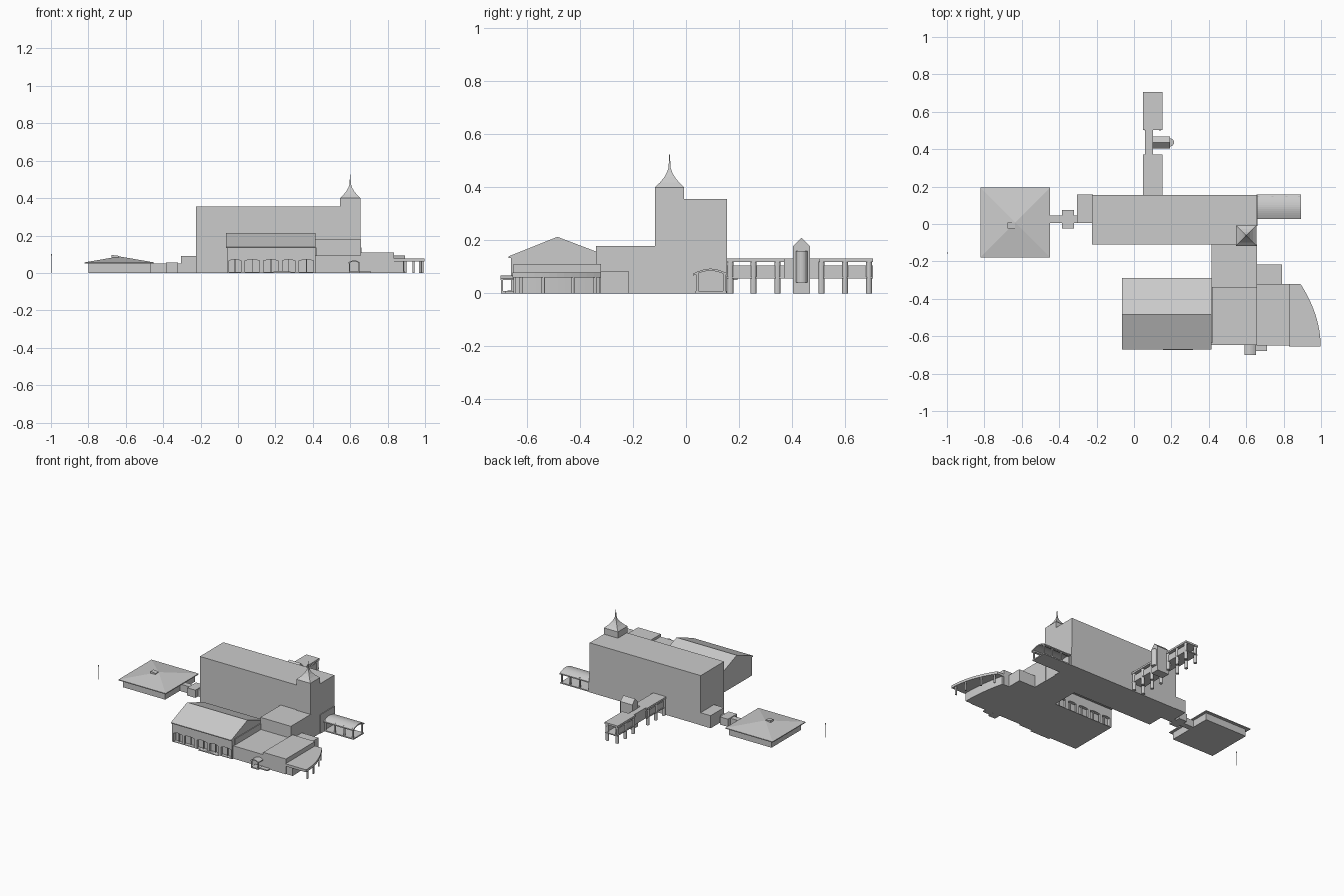
import bpy, bmesh, math
from mathutils import Vector


def mesh(name, verts, faces):
    me = bpy.data.meshes.new(name)
    me.from_pydata(verts, [], faces)
    bm = bmesh.new()
    bm.from_mesh(me)
    bmesh.ops.recalc_face_normals(bm, faces=bm.faces)
    bm.to_mesh(me)
    bm.free()
    ob = bpy.data.objects.new(name, me)
    bpy.context.collection.objects.link(ob)
    return ob


def prism(name, prof, a, b, axis):
    """Extrude a 2D profile from a to b along an axis (other two axes in order)."""
    def place(p, t):
        return {'x': (t, p[0], p[1]), 'y': (p[0], t, p[1]), 'z': (p[0], p[1], t)}[axis]
    n = len(prof)
    vs = [place(p, a) for p in prof] + [place(p, b) for p in prof]
    fs = [list(range(n)), list(range(n, 2 * n))]
    fs += [(i, (i + 1) % n, n + (i + 1) % n, n + i) for i in range(n)]
    return mesh(name, vs, fs)


def box(name, x0, x1, y0, y1, z0, z1):
    return prism(name, [(x0, y0), (x1, y0), (x1, y1), (x0, y1)], z0, z1, 'z')


def cyl(name, x, y, r, z0, z1, n=12):
    pts = [(x + r * math.cos(math.tau * i / n), y + r * math.sin(math.tau * i / n)) for i in range(n)]
    return prism(name, pts, z0, z1, 'z')


def spire(name, x, y, steps):
    """Square-plan roof from (half width, z) rings."""
    vs = [(x + sx * h, y + sy * h, z) for h, z in steps for sx, sy in ((-1, -1), (1, -1), (1, 1), (-1, 1))]
    fs = [(0, 1, 2, 3), tuple(range(len(vs) - 4, len(vs)))]
    for k in range(len(steps) - 1):
        fs += [(4 * k + i, 4 * k + (i + 1) % 4, 4 * k + 4 + (i + 1) % 4, 4 * k + 4 + i) for i in range(4)]
    return mesh(name, vs, fs)


def arc(c0, c1, z, rise, n=8):
    """Points of a low arch from c0 to c1."""
    return [(c0 + (c1 - c0) * i / n, z + rise * math.sin(math.pi * i / n)) for i in range(n + 1)]


# main hall and corner tower
box('main_hall', -0.225, 0.655, -0.11, 0.155, 0, 0.355)
box('corner_tower', 0.545, 0.655, -0.117, -0.007, 0, 0.40)
spire('tower_spire', 0.60, -0.062, [(0.055, 0.40), (0.036, 0.418), (0.02, 0.438),
      (0.009, 0.458), (0.004, 0.475), (0.001, 0.525)])
box('hall_end_panel', 0.65, 0.66, -0.01, 0.155, 0, 0.135)

# link to the side pavilion
box('side_annex', -0.305, -0.22, 0.005, 0.157, 0, 0.09)
box('link_corridor', -0.47, -0.30, 0.005, 0.045, 0, 0.05)
box('link_room', -0.385, -0.32, -0.025, 0.075, 0, 0.055)

# side pavilion with a low pyramid roof
box('pavilion_walls', -0.80, -0.465, -0.16, 0.175, 0, 0.052)
spire('pavilion_roof', -0.635, 0.008, [(0.187, 0.05), (0.187, 0.056), (0.001, 0.088)])
prism('pavilion_roof_vent', [(-0.675, 0.07), (-0.635, 0.07), (-0.635, 0.091), (-0.675, 0.096)],
      -0.025, 0.008, 'y')

# lone lamp pole
cyl('lamp_pole', -0.998, -0.155, 0.0018, 0, 0.095, 6)
cyl('lamp_head', -0.997, -0.155, 0.003, 0.093, 0.102, 6)

# middle block and low front wing
box('middle_block', 0.415, 0.657, -0.34, -0.11, 0, 0.178)
box('front_wing', 0.415, 0.66, -0.648, -0.30, 0, 0.092)
box('front_wing_right', 0.655, 0.835, -0.65, -0.32, 0, 0.11)
box('service_room', 0.655, 0.79, -0.33, -0.217, 0, 0.085)

# curved terrace canopy with recessed curved wall
def curve(x0, bulge, y0, y1):
    pts = []
    for i in range(13):
        s = i / 12
        pts.append((x0 + bulge * (1 - (1 - s) ** 2), y0 + (y1 - y0) * s))
    return pts
edge = curve(0.89, 0.108, -0.32, -0.655)
prism('curved_canopy', [(0.83, -0.655), (0.83, -0.32)] + edge, 0.06, 0.078, 'z')
prism('curved_wall', [(0.83, -0.645), (0.83, -0.325)] + curve(0.845, 0.04, -0.325, -0.645), 0, 0.061, 'z')
for i in (1, 4, 8, 11):
    cyl('canopy_post', edge[i][0] - 0.012, edge[i][1] + 0.005, 0.006, 0, 0.061)

# gabled auditorium with arcades front and back
box('auditorium_core', -0.05, 0.42, -0.635, -0.325, 0, 0.135)
prism('auditorium_roof', [(-0.67, 0.133), (-0.67, 0.139), (-0.485, 0.213), (-0.29, 0.139), (-0.29, 0.133)],
      -0.063, 0.415, 'x')
bays = [(-0.05, 0.017), (0.037, 0.115), (0.137, 0.215), (0.237, 0.305), (0.327, 0.405)]
arcade = [(-0.06, 0.135), (-0.06, 0)]
for a, b in bays:
    arcade += [(a, 0)] + arc(a, b, 0.065, 0.006) + [(b, 0)]
arcade += [(0.415, 0), (0.415, 0.135)]
prism('front_arcade', arcade, -0.66, -0.645, 'y')
prism('back_arcade', arcade, -0.315, -0.30, 'y')
box('arcade_head_front', -0.06, 0.415, -0.65, -0.63, 0.072, 0.135)
box('arcade_head_back', -0.06, 0.415, -0.33, -0.31, 0.072, 0.135)
box('auditorium_end_wall', -0.06, -0.048, -0.66, -0.30, 0, 0.135)
box('auditorium_floor', -0.06, 0.415, -0.66, -0.30, 0, 0.004)
for a, b in bays:
    for y0, y1 in ((-0.645, -0.635), (-0.325, -0.315)):
        box('window_mullion', (a + b) / 2 - 0.002, (a + b) / 2 + 0.002, y0, y1, 0, 0.072)
prism('auditorium_gable', [(-0.66, 0.13), (-0.485, 0.205), (-0.30, 0.13)], -0.06, 0.415, 'x')
prism('front_step', arc(0.155, 0.315, 0, 0.01), -0.674, -0.655, 'y')

# entrance porch and side steps
top = arc(0.59, 0.652, 0.056, 0.011)
prism('porch_roof', top + [(x, z - 0.006) for x, z in reversed(top)], -0.70, -0.645, 'y')
for x in (0.593, 0.643):
    box('porch_post', x, x + 0.006, -0.697, -0.691, 0, 0.058)
box('porch_rail', 0.593, 0.649, -0.697, -0.647, 0, 0.008)
box('side_step', 0.65, 0.71, -0.68, -0.645, 0, 0.008)

# barrel-roofed walkway on the right
top = arc(0.027, 0.157, 0.075, 0.018, 12)
prism('walkway_roof', top + [(y, z - 0.008) for y, z in reversed(top)], 0.655, 0.892, 'x')
box('walkway_floor', 0.655, 0.89, 0.035, 0.152, 0, 0.008)
for y in (0.037, 0.139):
    for x in (0.66, 0.735, 0.81, 0.878):
        box('walkway_post', x, x + 0.01, y, y + 0.01, 0, 0.08)
    box('walkway_beam', 0.655, 0.89, y, y + 0.01, 0.066, 0.076)

# raised covered bridge at the back
for y0, y1, cols in ((0.15, 0.372, (0.167, 0.255, 0.345)), (0.503, 0.705, (0.511, 0.60, 0.69))):
    box('bridge_roof', 0.048, 0.152, y0, y1, 0.118, 0.131)
    box('bridge_deck', 0.052, 0.148, y0, y1, 0.055, 0.062)
    for x in (0.056, 0.138):
        box('bridge_parapet', x, x + 0.006, y0, y1, 0.056, 0.105)
    for y in cols:
        for x in (0.061, 0.139):
            cyl('bridge_column', x, y, 0.0115, 0, 0.12)
box('bridge_middle', 0.06, 0.102, 0.37, 0.506, 0.055, 0.131)

# gabled stair turret with a rounded bay
prism('stair_turret', [(0.404, 0.0), (0.468, 0.0), (0.468, 0.178), (0.436, 0.21), (0.404, 0.178)],
      0.098, 0.192, 'x')
bay = [(0.19 + 0.024 * math.cos(t), 0.436 + 0.022 * math.sin(t))
       for t in [math.pi * (i / 10 - 0.5) for i in range(11)]]
prism('turret_bay', bay, 0.04, 0.16, 'z')
